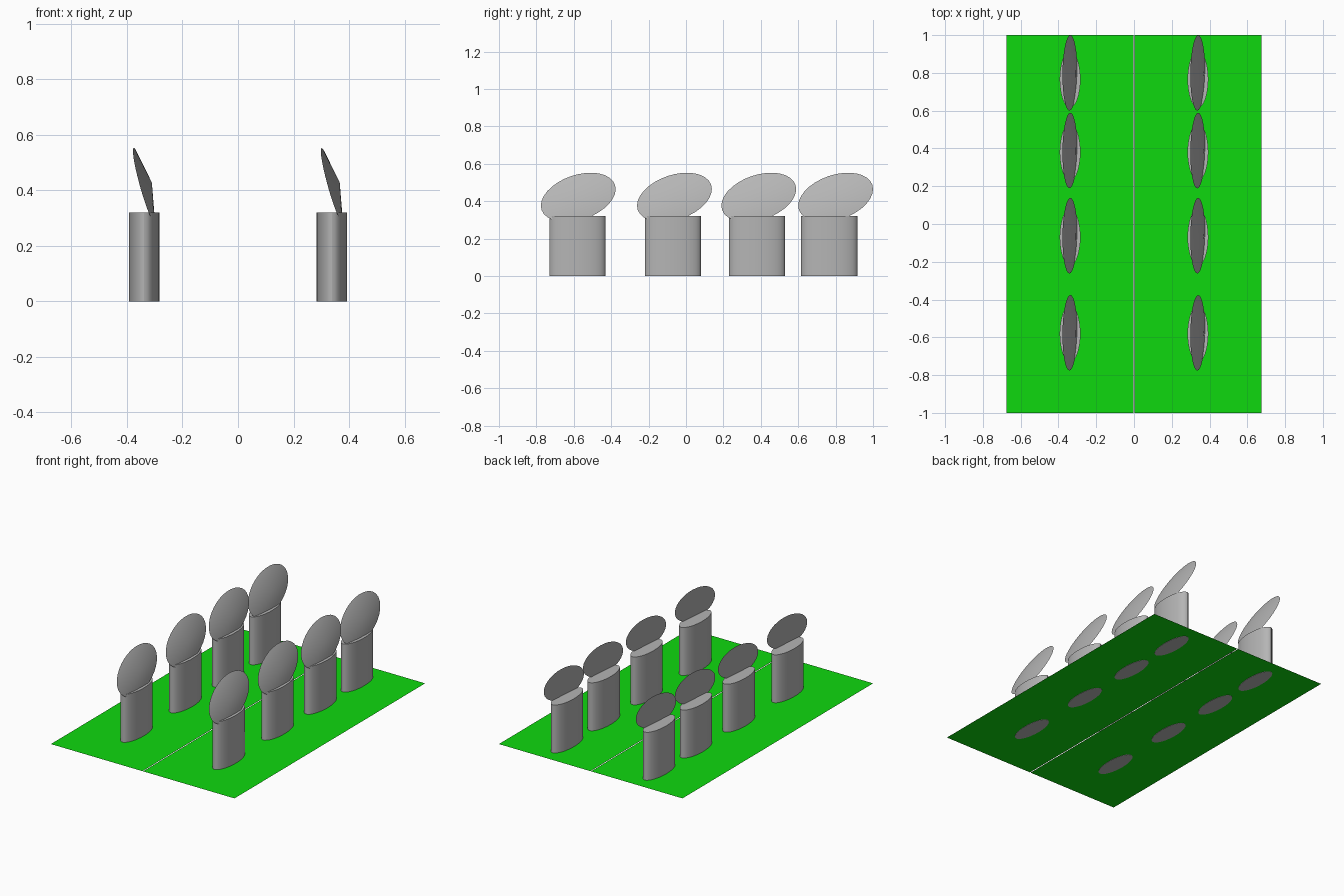
import bpy, bmesh, math
from mathutils import Matrix

if "Cube" in bpy.data.objects:
    bpy.data.objects.remove(bpy.data.objects["Cube"])

def material(name, rgb):
    m = bpy.data.materials.new(name)
    m.diffuse_color = (*rgb, 1)
    m.use_nodes = True
    m.node_tree.nodes["Principled BSDF"].inputs["Base Color"].default_value = m.diffuse_color
    return m

GREEN = material("grass green", (0.0045, 0.69, 0.0045))
GREY = material("stone grey", (0.46, 0.46, 0.46))

def make(name, bm, mat, smooth=True):
    bmesh.ops.recalc_face_normals(bm, faces=bm.faces)
    me = bpy.data.meshes.new(name)
    bm.to_mesh(me)
    bm.free()
    me.materials.append(mat)
    ob = bpy.data.objects.new(name, me)
    bpy.context.collection.objects.link(ob)
    if smooth:
        bpy.ops.object.select_all(action='DESELECT')
        ob.select_set(True)
        bpy.context.view_layer.objects.active = ob
        bpy.ops.object.shade_smooth_by_angle(angle=math.radians(30))
    return ob

def lawn(x):
    # flat half of the ground, leaving a hairline gap down the middle
    bm = bmesh.new()
    bmesh.ops.create_grid(bm, x_segments=1, y_segments=1, size=1,
                          matrix=Matrix.Translation((x, 0, 0.0015)) @ Matrix.Diagonal((0.336, 1, 1, 1)))
    for f in bm.faces:
        if f.normal.z < 0:
            f.normal_flip()
    make("lawn", bm, GREEN, False)

def pillar(x, y):
    # oval column
    bm = bmesh.new()
    bmesh.ops.create_cone(bm, cap_ends=True, segments=32, radius1=1, radius2=1, depth=1,
                          matrix=Matrix.Translation((x, y, 0.16)) @ Matrix.Diagonal((0.055, 0.15, 0.32, 1)))
    make("pillar", bm, GREY)

def dish(x, y):
    # shallow cone, leaning back, with its flat base towards -x
    shape = Matrix(((0.0025, -0.0391, 0.029, x),
                    (0.2, 0.0, -0.002, y),
                    (0.044, 0.124, 0.007, 0.421),
                    (0, 0, 0, 1)))
    bm = bmesh.new()
    bmesh.ops.create_cone(bm, cap_ends=True, segments=32, radius1=1, radius2=0, depth=1,
                          matrix=shape @ Matrix.Translation((0, 0, 0.5)))
    bmesh.ops.remove_doubles(bm, verts=bm.verts, dist=1e-5)
    make("leaning_cone", bm, GREY)

# two mirrored rows of four
for x in (-0.3385, 0.3385):
    lawn(x)
    for py, dy in ((-0.581, -0.576), (-0.07, -0.062), (0.38, 0.389), (0.766, 0.80)):
        pillar(x, py)
        dish(x - 0.001, dy)
